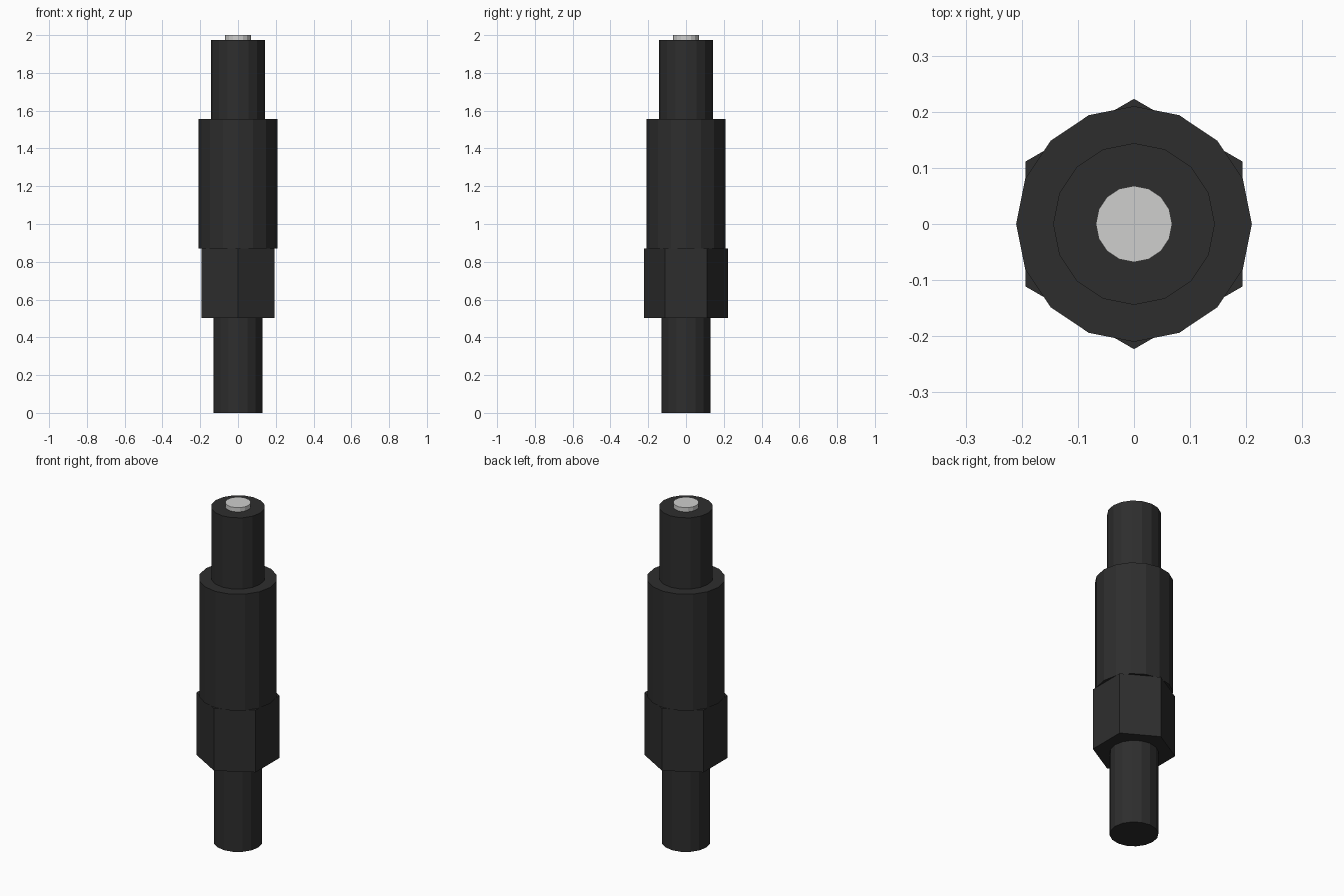
import bpy, math

if "Cube" in bpy.data.objects:
    bpy.data.objects.remove(bpy.data.objects["Cube"])

def material(name, rgb):
    m = bpy.data.materials.new(name)
    m.diffuse_color = (*rgb, 1)
    m.use_nodes = True
    m.node_tree.nodes["Principled BSDF"].inputs["Base Color"].default_value = m.diffuse_color
    return m

black = material("matte black", (0.027, 0.027, 0.027))
silver = material("pale silver", (0.62, 0.62, 0.61))

def prism(name, sides, radius, z0, z1, mat, start=0.0):
    """Flat-faced prism with its first corner at the start angle."""
    ring = [(radius * math.cos(start + 2 * math.pi * i / sides),
             radius * math.sin(start + 2 * math.pi * i / sides)) for i in range(sides)]
    verts = [(x, y, z) for z in (z0, z1) for x, y in ring]
    faces = [tuple(reversed(range(sides))), tuple(range(sides, 2 * sides))]
    for i in range(sides):
        j = (i + 1) % sides
        faces.append((i, j, j + sides, i + sides))
    mesh = bpy.data.meshes.new(name)
    mesh.from_pydata(verts, [], faces)
    mesh.materials.append(mat)
    obj = bpy.data.objects.new(name, mesh)
    bpy.context.collection.objects.link(obj)
    return obj

# Lower shaft, hex nut, wide sleeve, upper collar and bright tip
prism("lower_shaft", 16, 0.131, 0.0, 0.503, black)
prism("hex_nut", 6, 0.223, 0.503, 0.87, black, math.pi / 2)
prism("sleeve", 16, 0.21, 0.87, 1.555, black)
prism("upper_collar", 16, 0.144, 1.555, 1.975, black)
prism("contact_tip", 16, 0.068, 1.975, 2.0, silver)
